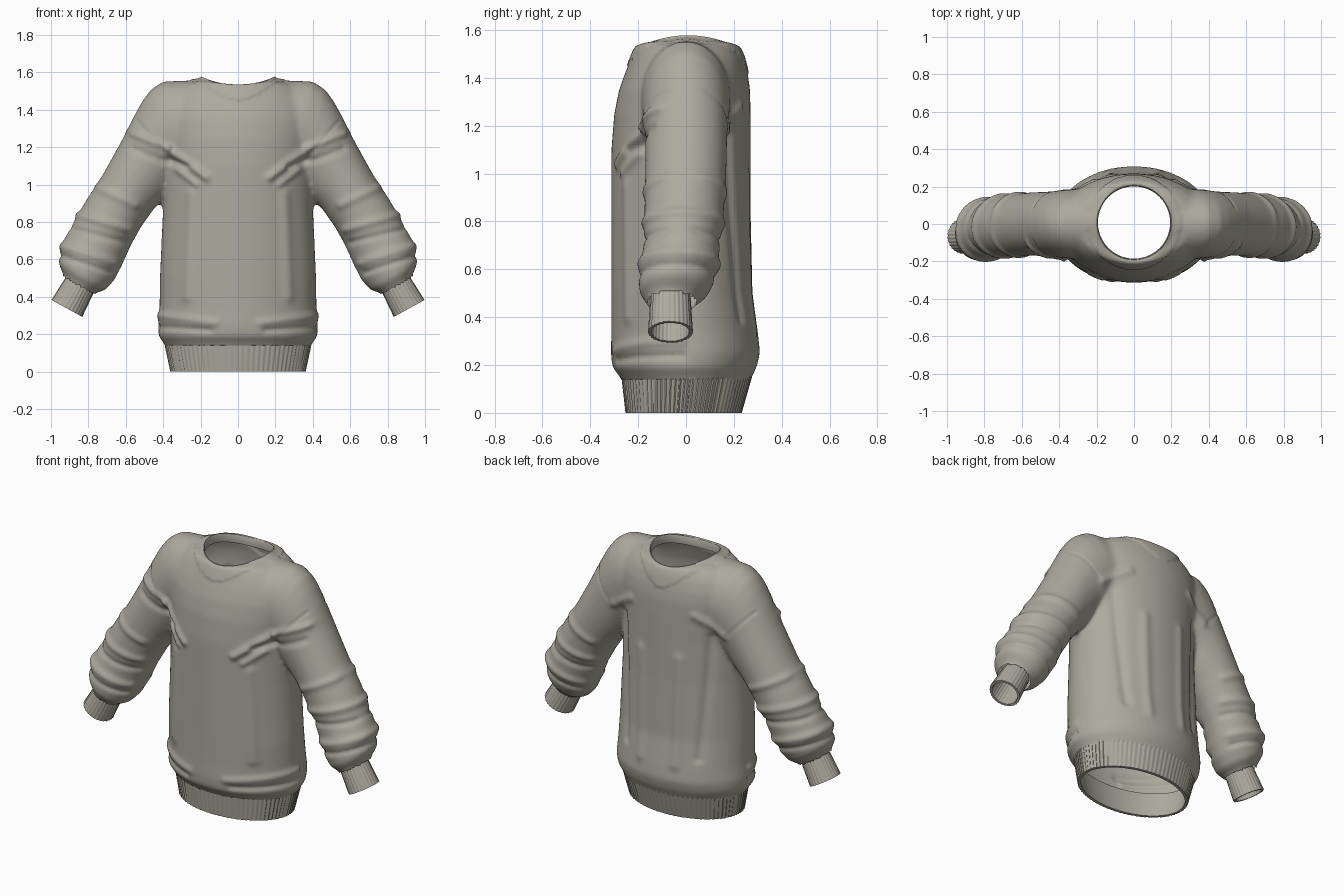
import bpy, bmesh, math
from mathutils import Vector

if "Cube" in bpy.data.objects:
    bpy.data.objects.remove(bpy.data.objects["Cube"])

wool = bpy.data.materials.new("warm_grey_wool")
wool.use_nodes = True
WOOL = (0.42, 0.405, 0.345, 1)
wool.diffuse_color = WOOL
wool.node_tree.nodes["Principled BSDF"].inputs["Base Color"].default_value = WOOL


def ring(centre, u, v, n=64, rib=0.0):
    """Ellipse of points; rib makes groups of points step in and out."""
    pts = []
    for i in range(n):
        a = 2 * math.pi * i / n
        s = 1 - rib * (i % 4 < 2)
        pts.append(centre + (u * math.cos(a) + v * math.sin(a)) * s)
    return pts


def loft(bm, rings, caps=False):
    loops = [[bm.verts.new(p) for p in r] for r in rings]
    n = len(loops[0])
    for a, b in zip(loops, loops[1:]):
        for i in range(n):
            j = (i + 1) % n
            bm.faces.new((a[i], a[j], b[j], b[i]))
    if caps:
        bm.faces.new(loops[0])
        bm.faces.new(loops[-1])


def finish(bm, name, angle):
    bmesh.ops.recalc_face_normals(bm, faces=bm.faces[:])
    mesh = bpy.data.meshes.new(name)
    bm.to_mesh(mesh)
    bm.free()
    mesh.materials.append(wool)
    obj = bpy.data.objects.new(name, mesh)
    bpy.context.collection.objects.link(obj)
    bpy.ops.object.select_all(action="DESELECT")
    obj.select_set(True)
    bpy.context.view_layer.objects.active = obj
    bpy.ops.object.shade_smooth_by_angle(angle=math.radians(angle))
    return obj


# Torso sections: height, half width, front y, back y
TORSO = [
    (0.11, 0.38, -0.26, 0.26), (0.15, 0.395, -0.275, 0.275),
    (0.19, 0.425, -0.308, 0.295), (0.25, 0.428, -0.314, 0.31),
    (0.34, 0.42, -0.312, 0.30), (0.5, 0.418, -0.312, 0.278),
    (0.85, 0.402, -0.312, 0.27), (1.1, 0.40, -0.312, 0.27),
    (1.25, 0.41, -0.30, 0.27), (1.35, 0.42, -0.28, 0.268),
    (1.42, 0.41, -0.255, 0.258), (1.48, 0.375, -0.23, 0.242),
    (1.52, 0.33, -0.212, 0.225), (1.545, 0.29, -0.20, 0.21),
]
# Sleeve sections: outer x, z, inner x, z, middle y, half depth
SLEEVE = [
    (0.20, 1.56, 0.20, 1.15, 0.0, 0.19), (0.40, 1.552, 0.29, 1.05, 0.0, 0.185),
    (0.465, 1.51, 0.33, 1.0, 0.0, 0.18), (0.51, 1.45, 0.36, 0.97, 0.0, 0.175),
    (0.56, 1.36, 0.40, 0.92, 0.0, 0.172), (0.625, 1.23, 0.45, 0.87, 0.0, 0.17),
    (0.725, 1.05, 0.52, 0.77, -0.005, 0.168), (0.81, 0.92, 0.57, 0.68, -0.01, 0.165),
    (0.89, 0.78, 0.62, 0.57, -0.02, 0.16), (0.95, 0.67, 0.66, 0.49, -0.035, 0.165),
    (0.96, 0.58, 0.71, 0.435, -0.05, 0.145), (0.93, 0.51, 0.765, 0.42, -0.06, 0.105),
    (0.945, 0.48, 0.78, 0.39, -0.065, 0.09),
]
CUFF_TOP = Vector((0.845, -0.065, 0.465))
CUFF_END = Vector((0.915, -0.065, 0.338))
CUFF_AXIS = (CUFF_END - CUFF_TOP).normalized()

# Closed torso and sleeves, fused into one garment
bm = bmesh.new()
loft(bm, [ring(Vector((0, (f + b) / 2, z)), Vector((w, 0, 0)),
               Vector((0, (b - f) / 2, 0))) for z, w, f, b in TORSO], caps=True)
for side in (-1, 1):
    rings = []
    for ox, oz, ix, iz, y, d in SLEEVE:
        o, i = Vector((ox * side, y, oz)), Vector((ix * side, y, iz))
        rings.append(ring((o + i) / 2, (o - i) / 2, Vector((0, d, 0)), 40))
    loft(bm, rings, caps=True)
body = finish(bm, "sweater_body", 180)
fuse = body.modifiers.new("fuse", "REMESH")
fuse.mode = "VOXEL"
fuse.voxel_size = 0.012
relax = body.modifiers.new("relax", "SMOOTH")
relax.factor = 0.5
relax.iterations = 14
graph = bpy.context.evaluated_depsgraph_get()
fused = bpy.data.meshes.new_from_object(body.evaluated_get(graph))
bpy.data.objects.remove(body)

# Cloth folds on both halves: x, z to x, z, width, height, face (-1 front, 1 back, 0 both)
FOLDS = [
    (0.37, 1.19, 0.17, 1.04, 0.022, 0.018, -1), (0.32, 1.08, 0.22, 1.0, 0.018, 0.012, -1),
    (0.37, 1.13, 0.27, 1.10, 0.02, -0.016, -1), (0.38, 1.2, 0.56, 1.27, 0.02, 0.014, -1),
    (0.41, 1.13, 0.56, 1.19, 0.02, -0.01, -1), (0.55, 0.89, 0.74, 0.98, 0.022, 0.010, 0),
    (0.58, 0.76, 0.86, 0.84, 0.022, 0.012, 0), (0.60, 0.69, 0.88, 0.76, 0.016, -0.010, 0),
    (0.66, 0.58, 0.93, 0.67, 0.022, 0.012, 0), (0.68, 0.53, 0.95, 0.62, 0.014, -0.010, 0),
    (0.12, 0.26, 0.42, 0.30, 0.02, 0.010, -1), (0.15, 0.22, 0.43, 0.24, 0.014, -0.010, -1),
    (0.27, 0.40, 0.25, 0.95, 0.03, 0.010, -1), (0.12, 0.35, 0.13, 1.0, 0.03, 0.010, 1),
    (0.25, 0.40, 0.30, 1.15, 0.025, -0.012, 1), (0.38, 1.18, 0.22, 1.28, 0.025, 0.012, 1),
    (0.40, 1.18, 0.54, 1.34, 0.008, -0.005, 0),
]


def fold_height(p):
    q = Vector((abs(p.x), p.z))
    total = 0.0
    for x0, z0, x1, z1, w, h, face in FOLDS:
        if face * p.y < 0:
            continue
        a, d = Vector((x0, z0)), Vector((x1 - x0, z1 - z0))
        t = min(1, max(0, (q - a).dot(d) / d.length_squared))
        r = (q - a - d * t).length_squared / (w * w)
        if r < 8:
            total += h * math.exp(-r)
    return total


def neck_radius(p):
    return math.hypot(p.x, p.y - 0.008)


bm = bmesh.new()
bm.from_mesh(fused)
bm.normal_update()
shift = []
for v in bm.verts:
    h = fold_height(v.co)
    if v.co.z > 1.4 and neck_radius(v.co) < 0.25:   # raised collar band
        h += 0.006
    shift.append(v.normal * h)
for v, s in zip(bm.verts, shift):
    v.co += s


# Open the neck, the waist and the sleeve ends
def beyond_cuff(p):
    return (Vector((abs(p.x), p.y, p.z)) - CUFF_TOP).dot(CUFF_AXIS) > 0 and abs(p.x) > 0.7


def in_neck(p):
    return p.z > 1.35 and neck_radius(p) < 0.2


gone = [f for f in bm.faces if all(
    in_neck(v.co) or v.co.z < 0.14 or beyond_cuff(v.co) for v in f.verts)]
bmesh.ops.delete(bm, geom=gone, context="FACES")
for v in bm.verts:
    p = v.co
    if p.z > 1.35:
        # shape the neckline: high at the shoulders, low at front and back
        r = max(neck_radius(p), 0.001)
        rim = 1.553 + 0.022 * ((p.x / r) ** 2 - ((p.y - 0.008) / r) ** 2)
        near = max(0, min(1, (0.26 - r) / 0.06))
        if v.is_boundary:
            v.co = Vector((p.x / r * 0.199, 0.008 + (p.y - 0.008) / r * 0.199, rim))
        elif near > 0:
            p.z += (rim - p.z) * near * near * 0.8
    elif v.is_boundary and p.z < 0.2:
        p.z = 0.14
finish(bm, "sweater_body", 60)

# Collar lining rolled inside the neckline
bm = bmesh.new()
rings = []
for radius, drop in ((0.203, 0.004), (0.198, -0.003), (0.193, 0.004), (0.197, 0.05)):
    r = ring(Vector((0, 0.008, 0)), Vector((radius, 0, 0)), Vector((0, radius, 0)), 96)
    for k, p in enumerate(r):
        p.z = 1.553 + 0.022 * math.cos(4 * math.pi * k / 96) - drop
    rings.append(r)
loft(bm, rings)
finish(bm, "collar_lining", 60)

# Ribbed waistband, outside wall then inside wall
bm = bmesh.new()
rings = []
for z, grow, rib in ((0.16, 0.0, 0.012), (0.14, 0.0, 0.012), (0.0, 0.0, 0.012),
                     (0.0, -0.02, 0), (0.16, -0.02, 0)):
    t = z / 0.14
    rings.append(ring(Vector((0, -0.01 + 0.012 * t, z)),
                      Vector((0.362 + 0.03 * t + grow, 0, 0)),
                      Vector((0, 0.243 + 0.028 * t + grow, 0)), 320, rib))
loft(bm, rings)
finish(bm, "waistband", 40)

# Ribbed cuffs
for side, name in ((1, "left_cuff"), (-1, "right_cuff")):
    bm = bmesh.new()
    rings = []
    for t, radius, rib in ((-0.2, 0.084, 0.03), (1, 0.094, 0.03),
                           (1, 0.08, 0.03), (-0.2, 0.074, 0.03)):
        c = CUFF_TOP.lerp(CUFF_END, t)
        u = Vector((-CUFF_AXIS.z, 0, CUFF_AXIS.x)) * radius
        c.x, u.x = c.x * side, u.x * side
        rings.append(ring(c, u, Vector((0, radius, 0)), 112, rib))
    loft(bm, rings)
    finish(bm, name, 40)
